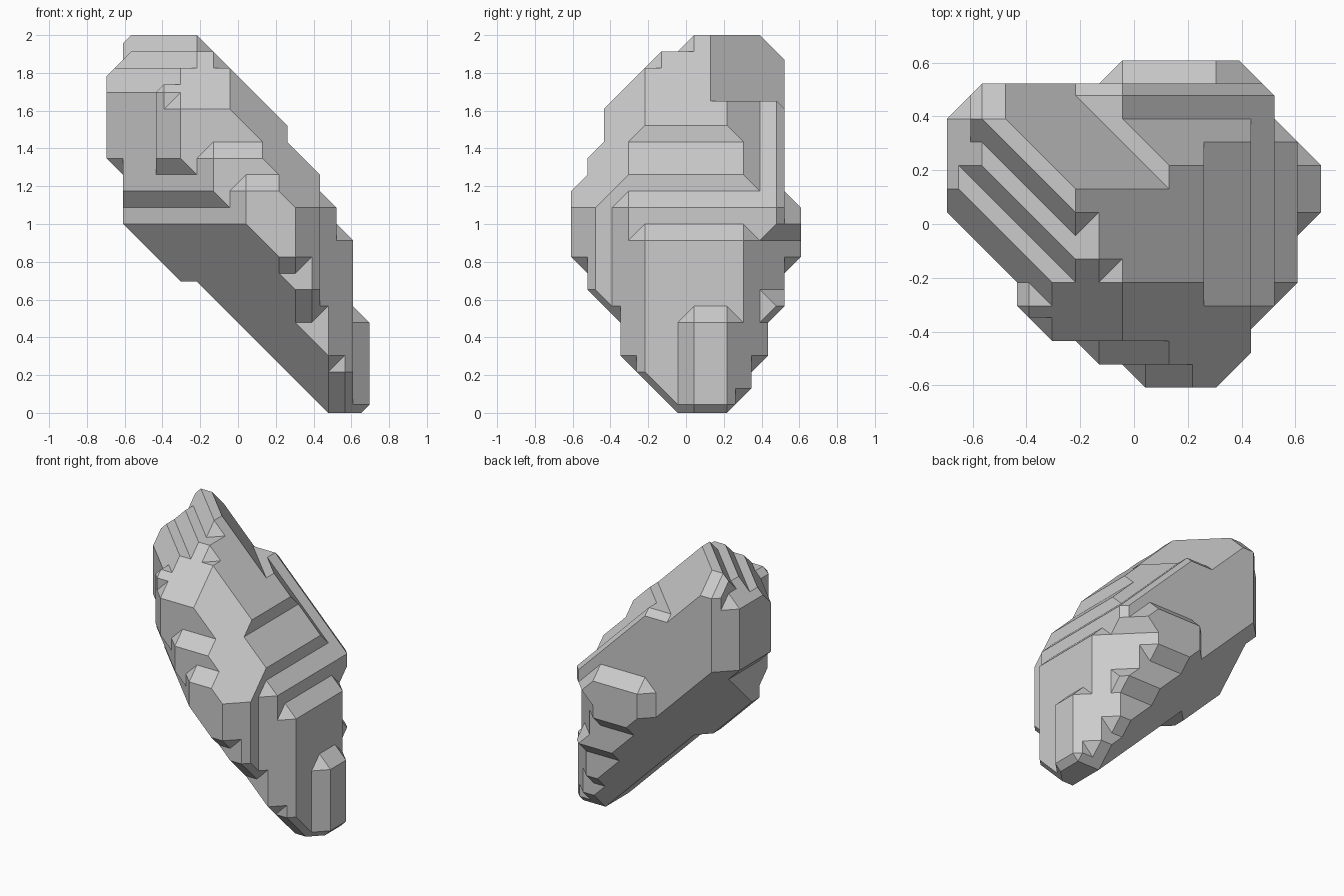
import bpy, bmesh
from mathutils import Vector

if "Cube" in bpy.data.objects:
    bpy.data.objects.remove(bpy.data.objects["Cube"])

H = 2 / 23                      # lattice step of the faceted rock
NX, NY, NZ = 16, 14, 23         # lattice samples along each axis

# Outlines seen from the front (x, z), the right (y, z) and the top (x, y)
FRONT = [(-.57, 2), (-.22, 2), (.26, 1.53), (.26, 1.44), (.43, 1.27), (.43, 1.18),
         (.52, 1.09), (.52, 1), (.61, .92), (.61, .57), (.7, .48), (.7, .04),
         (.65, 0), (.48, 0), (-.22, .7), (-.3, .7), (-.61, 1), (-.61, 1.27),
         (-.7, 1.35), (-.7, 1.78), (-.61, 1.87), (-.61, 1.96)]
SIDE = [(.04, 2), (.39, 2), (.52, 1.87), (.52, 1.18), (.61, 1.09), (.61, .83),
        (.52, .74), (.52, .57), (.43, .48), (.43, .31), (.35, .22), (.35, .13),
        (.21, 0), (-.04, 0), (-.35, .31), (-.35, .48), (-.52, .65), (-.52, .74),
        (-.61, .83), (-.61, 1.18), (-.52, 1.27), (-.52, 1.35), (-.43, 1.44),
        (-.43, 1.61), (-.13, 1.91)]
TOP = [(-.57, .52), (-.13, .52), (-.04, .61), (.39, .61), (.43, .57), (.43, .52),
       (.48, .52), (.56, .43), (.56, .35), (.7, .22), (.7, .04), (.61, -.04),
       (.61, -.22), (.43, -.39), (.43, -.48), (.3, -.61), (.04, -.61), (-.04, -.52),
       (-.13, -.52), (-.22, -.43), (-.3, -.43), (-.61, -.13), (-.61, -.04), (-.7, .04),
       (-.7, .39)]

# Slanted cuts: direction and reach
CUTS = [((-1, -1, -1), -.43), ((1, -1, 1), 2.0),
        ((-1, -1, 1), 2.4), ((-1, -1, 2), 4.1), ((-1, 1, -1), -.3), ((1, 1, -1), .87),
        ((1, -1, -1), .7), ((-1, 1, 1), 2.95)]


def in_outline(u, v, outline):
    inside = False
    for (a, b), (c, d) in zip(outline, outline[1:] + outline[:1]):
        if (b > v) != (d > v) and u < a + (v - b) * (c - a) / (d - b):
            inside = not inside
    return inside


def sample(i, j, k):
    return Vector(((i + .5 - NX / 2) * H, (j + .5 - NY / 2) * H, (k + .5) * H))


def solid(p):
    if not (in_outline(p.x, p.z, FRONT) and in_outline(p.y, p.z, SIDE)
            and in_outline(p.x, p.y, TOP)
            and all(p.dot(Vector(n)) <= d for n, d in CUTS)):
        return False
    # Rear shoulder with a slightly raised ridge along it
    ridge = .35 < p.y < .5 and p.z < 1.66 and p.x + p.z < 1.6
    if p.x + p.y + p.z > (1.96 if p.z < 1.66 else 1.92) and not ridge:
        return False
    # Hollow under the right rear edge
    if .6 < p.z < .98 and p.x + p.y > .88:
        return False
    # Ledges along the lower front left
    if p.z > 1.22 and p.x + p.y < -.63 and not (-.45 < p.x < -.2 and p.z > 1.3):
        return False
    return p.z < 1.06 or p.x + p.y + p.z > .55


CORNERS = [(a, b, c) for a in (0, 1) for b in (0, 1) for c in (0, 1)]
cache = {}


def checkered(mask):
    """True when some side of the cell has only two opposite corners solid."""
    m = dict(zip(CORNERS, mask))
    for ax in range(3):
        for s in (0, 1):
            side = [m[c] for c in CORNERS if c[ax] == s]
            if side[0] == side[3] != side[1] == side[2]:
                return True
    return False


def cell_faces(mask):
    """Facets of one cell: hull of the smaller corner set and crossed edge midpoints."""
    if mask not in cache:
        on = [c for c, m in zip(CORNERS, mask) if m]
        off = [c for c, m in zip(CORNERS, mask) if not m]
        core = off if len(on) > 4 and not checkered(mask) else on
        mids = {tuple((s + t) / 2 for s, t in zip(a, b)) for a in on for b in off
                if sum(abs(s - t) for s, t in zip(a, b)) == 1}
        hull = bmesh.new()
        for p in core + sorted(mids):
            hull.verts.new(p)
        bmesh.ops.convex_hull(hull, input=hull.verts[:])
        faces = []
        for f in hull.faces:
            vs = [v.co.copy() for v in f.verts]
            if not any(all(abs(v[ax] - s) < 1e-4 for v in vs)
                       for ax in range(3) for s in (0, 1)):
                faces.append(vs)
        hull.free()
        cache[mask] = faces
    return cache[mask]


# Rock body
filled = {(i, j, k) for i in range(NX) for j in range(NY) for k in range(NZ)
          if solid(sample(i, j, k))}
bm = bmesh.new()
for i in range(-1, NX):
    for j in range(-1, NY):
        for k in range(-1, NZ):
            mask = tuple((i + a, j + b, k + c) in filled for a, b, c in CORNERS)
            if any(mask) and not all(mask):
                base = sample(i, j, k)
                for vs in cell_faces(mask):
                    bm.faces.new([bm.verts.new(base + v * H) for v in vs])

# Weld the facets and merge flat areas
bmesh.ops.remove_doubles(bm, verts=bm.verts[:], dist=1e-4)
bmesh.ops.recalc_face_normals(bm, faces=bm.faces[:])
bmesh.ops.dissolve_limit(bm, angle_limit=.02, verts=bm.verts[:], edges=bm.edges[:])

mesh = bpy.data.meshes.new("rock")
bm.to_mesh(mesh)
bm.free()
bpy.context.collection.objects.link(bpy.data.objects.new("rock", mesh))
